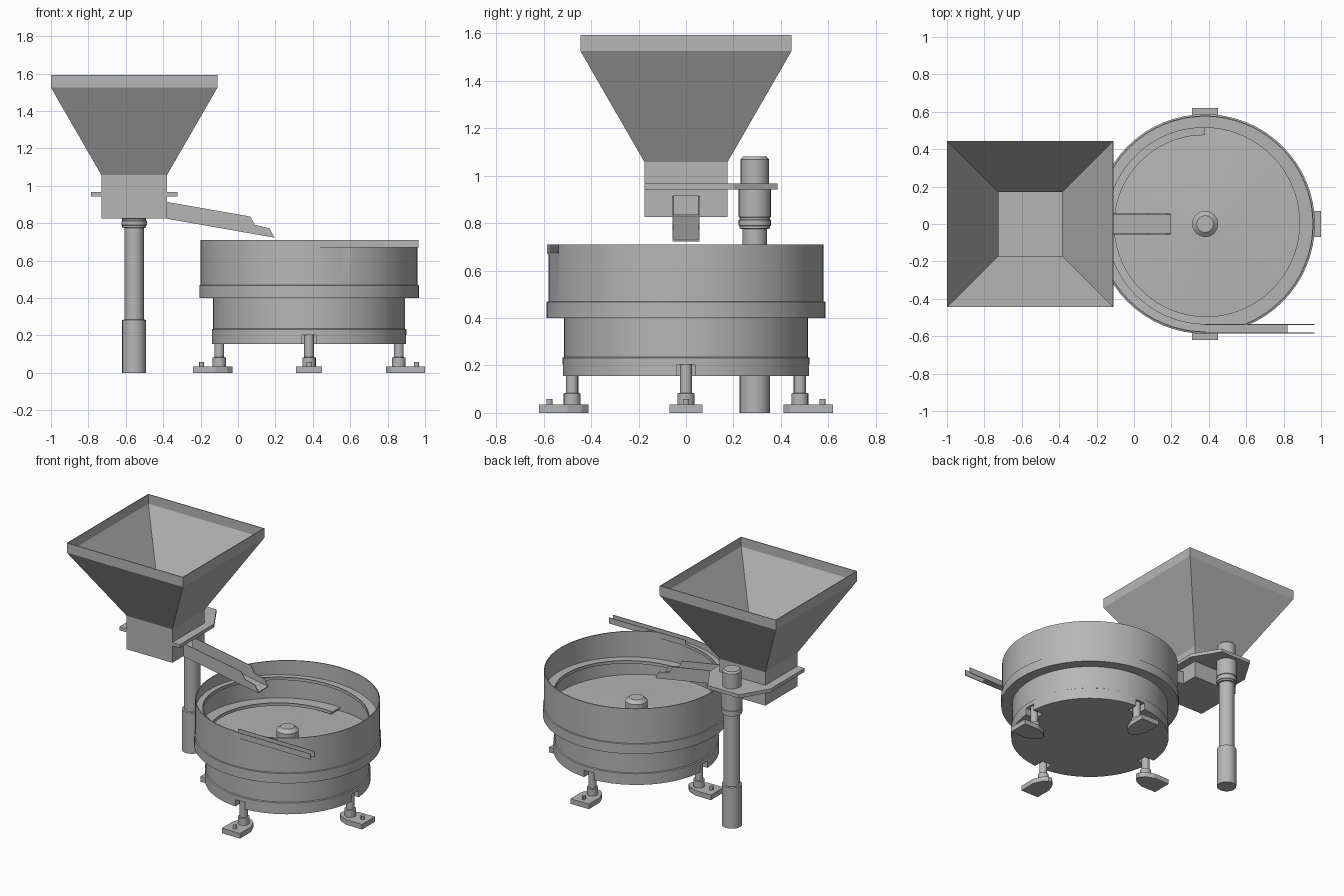
import bpy, bmesh
from math import cos, sin, pi, radians
from mathutils import Matrix

cube = bpy.data.objects.get("Cube")
if cube:
    bpy.data.objects.remove(cube, do_unlink=True)

steel = bpy.data.materials.new("brushed_grey_steel")
steel.use_nodes = True
GREY = (0.47, 0.47, 0.47, 1)
steel.diffuse_color = GREY
steel.node_tree.nodes["Principled BSDF"].inputs["Base Color"].default_value = GREY

BOWL_X = 0.38
POST = (-0.555, 0.29)
NECK_X = -0.555


def make(name, verts, faces, smooth=False):
    bm = bmesh.new()
    vs = [bm.verts.new(v) for v in verts]
    for f in faces:
        bm.faces.new([vs[i] for i in f])
    bmesh.ops.remove_doubles(bm, verts=bm.verts, dist=1e-5)
    bmesh.ops.recalc_face_normals(bm, faces=bm.faces)
    me = bpy.data.meshes.new(name)
    bm.to_mesh(me)
    bm.free()
    me.materials.append(steel)
    ob = bpy.data.objects.new(name, me)
    bpy.context.collection.objects.link(ob)
    if smooth:
        smooth_edges(ob)
    return ob


def select(ob):
    bpy.ops.object.select_all(action='DESELECT')
    ob.select_set(True)
    bpy.context.view_layer.objects.active = ob


def smooth_edges(ob):
    select(ob)
    bpy.ops.object.shade_smooth_by_angle(angle=radians(30))


def loft(name, rings, smooth=False):
    """Skin a stack of equal rings and cap both ends."""
    n = len(rings[0])
    verts = [p for r in rings for p in r]
    faces = [(k * n + i, k * n + (i + 1) % n, (k + 1) * n + (i + 1) % n, (k + 1) * n + i)
             for k in range(len(rings) - 1) for i in range(n)]
    faces += [tuple(range(n)), tuple(range(len(verts) - n, len(verts)))]
    return make(name, verts, faces, smooth)


def lathe(name, profile, x, y, n=24):
    """Turn (radius, height) points round a vertical axis."""
    rings = [[(x + r * cos(2 * pi * i / n), y + r * sin(2 * pi * i / n), z)
              for i in range(n)] for r, z in profile]
    return loft(name, rings, True)


def box(name, x0, x1, y0, y1, z0, z1):
    return loft(name, [[(x0, y0, z), (x1, y0, z), (x1, y1, z), (x0, y1, z)] for z in (z0, z1)])


def prism_z(name, pts, z0, z1):
    return loft(name, [[(x, y, z) for x, y in pts] for z in (z0, z1)])


def prism_y(name, pts, y0, y1):
    return loft(name, [[(x, y, z) for x, z in pts] for y in (y0, y1)])


def cut(ob, cutter):
    mod = ob.modifiers.new("cut", 'BOOLEAN')
    mod.operation = 'DIFFERENCE'
    mod.solver = 'EXACT'
    mod.object = cutter
    select(ob)
    bpy.ops.object.modifier_apply(modifier=mod.name)
    bpy.data.objects.remove(cutter, do_unlink=True)


def around_bowl(ob, k):
    ob.matrix_world = Matrix.Translation((BOWL_X, 0, 0)) @ Matrix.Rotation(k * pi / 2, 4, 'Z')
    bpy.context.view_layer.update()
    return ob


# Vibrating bowl with a shallow cone floor
bowl = lathe("feeder_bowl", [(0.02, 0.462), (0.5, 0.41), (0.574, 0.41), (0.574, 0.71), (0.58, 0.71),
                             (0.58, 0.47), (0.587, 0.468), (0.587, 0.4), (0.02, 0.4)], BOWL_X, 0, 64)
cut(bowl, box("outlet_cutter", BOWL_X, 0.75, -0.579, -0.537, 0.676, 0.8))
smooth_edges(bowl)

# Centre hub
lathe("bowl_hub", [(0.07, 0.42), (0.07, 0.5), (0.045, 0.522)], BOWL_X, 0, 16)

# Rising spiral track along the bowl wall
STEPS = 108
sections = []
for s in range(STEPS + 1):
    t = s / STEPS
    a = pi / 2 + 3 * pi * t
    inner, z = 0.475 + 0.06 * t, 0.435 + 0.24 * t
    sections.append([(BOWL_X + r * cos(a), r * sin(a), h) for r, h in
                     ((inner, z - 0.012), (0.576, z - 0.012), (0.576, z),
                      (inner + 0.006, z), (inner + 0.006, z + 0.008), (inner, z + 0.008))])
loft("spiral_track", sections, True)

# Straight outlet channel
box("outlet_floor", BOWL_X, 0.82, -0.582, -0.537, 0.67, 0.676)
for side, y in (("front", -0.585), ("rear", -0.54)):
    box("outlet_wall_" + side, BOWL_X, 0.965, y, y + 0.005, 0.67, 0.71)

# Drive base with a slot above each foot
base = lathe("drive_base", [(0.52, 0.155), (0.52, 0.232), (0.514, 0.236), (0.514, 0.402)], BOWL_X, 0, 64)
for k in range(4):
    cut(base, around_bowl(box("slot_cutter", 0.44, 0.6, -0.037, 0.037, 0.1, 0.203), k))
smooth_edges(base)

# Four feet
for k in range(4):
    pad = [(0.62, -0.07), (0.62, 0.07), (0.5, 0.07), (0.44, 0.045),
           (0.41, 0.015), (0.41, -0.015), (0.44, -0.045), (0.5, -0.07)]
    around_bowl(prism_z(f"foot_pad_{k}", pad, 0, 0.035), k)
    around_bowl(lathe(f"foot_stem_{k}", [(0.036, 0.03), (0.036, 0.082), (0.026, 0.084), (0.026, 0.21)],
                      0.48, 0, 16), k)
    around_bowl(lathe(f"foot_bolt_{k}", [(0.013, 0.03), (0.013, 0.058)], 0.575, 0, 12), k)

# Support post
lathe("support_post", [(0.064, 0), (0.064, 0.283), (0.052, 0.285), (0.052, 0.775), (0.064, 0.777),
                       (0.064, 0.788), (0.068, 0.79), (0.068, 0.812), (0.064, 0.814), (0.064, 0.824),
                       (0.068, 0.826), (0.068, 0.945), (0.06, 0.947), (0.06, 1.068), (0.05, 1.08)], *POST)

# Forked bracket plate round the hopper neck
half = [(0.17, -0.175), (0.232, -0.175), (0.232, 0.2), (0.12, 0.385)]
plate = [(0.17, 0.17)] + half
plate += [(-x, y) for x, y in reversed(plate)]
prism_z("hopper_bracket", [(NECK_X + x, y) for x, y in plate], 0.942, 0.966)


# Hopper shell, outside up and inside down
def square(h, z):
    return [(NECK_X + sx * h, sy * h, z) for sx, sy in ((-1, -1), (1, -1), (1, 1), (-1, 1))]


hopper = loft("hopper", [square(h, z) for h, z in (
    (0.175, 0.825), (0.175, 1.057), (0.445, 1.525), (0.445, 1.592),
    (0.44, 1.592), (0.44, 1.527), (0.17, 1.059), (0.17, 0.831))])
cut(hopper, box("mouth_cutter", -0.45, -0.3, -0.05, 0.05, 0.835, 0.915))

# Sloping feed chute
box_profile = [(-0.385, 0.825), (0.195, 0.723), (0.17, 0.772), (0.09, 0.792), (0.065, 0.836), (-0.385, 0.915)]
for side, y in (("right", -0.056), ("left", 0.051)):
    prism_y("chute_wall_" + side, box_profile, y, y + 0.005)
prism_y("chute_floor", [(-0.385, 0.825), (0.195, 0.723), (0.195, 0.729), (-0.385, 0.831)], -0.052, 0.052)
